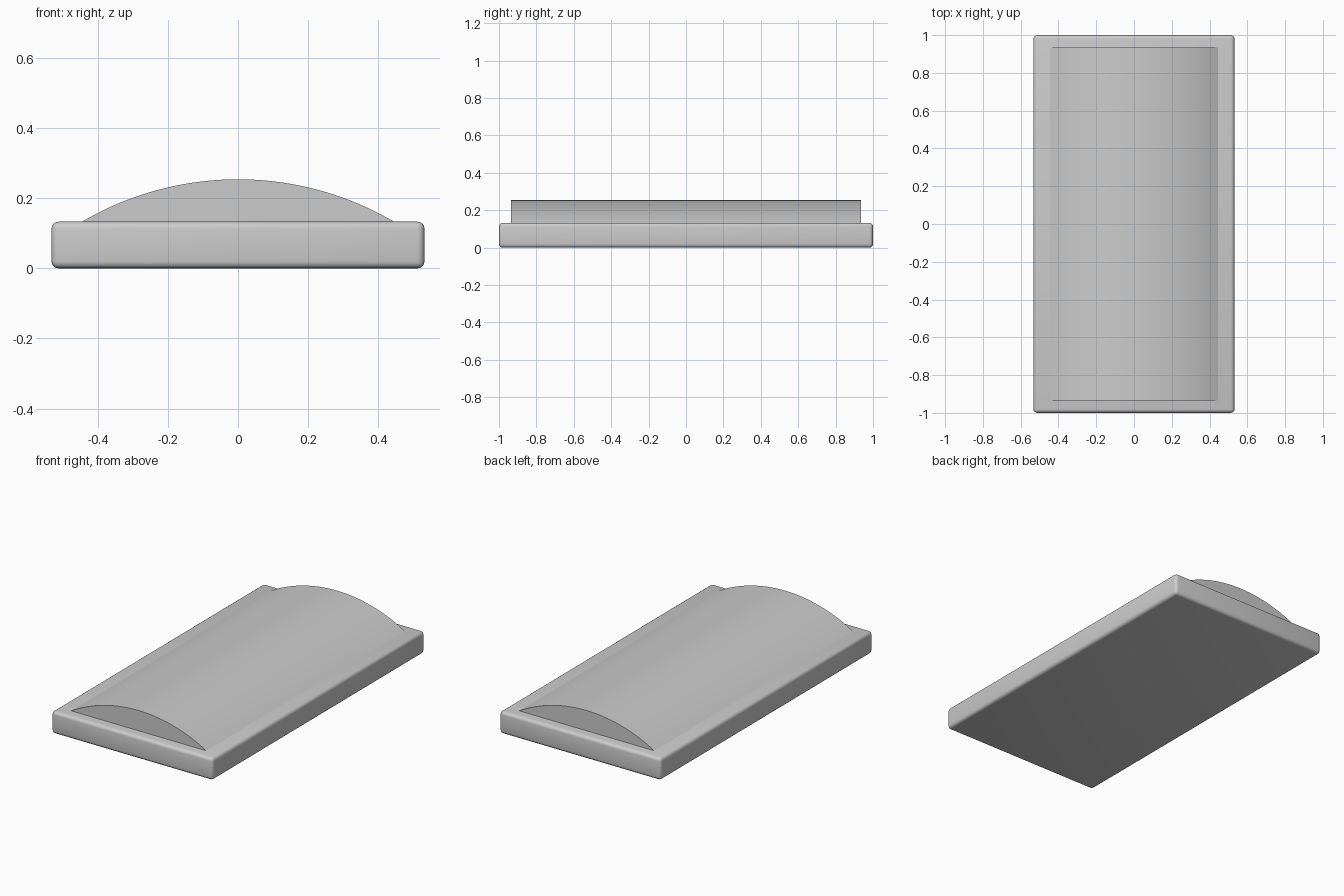
import bpy, bmesh, math

if "Cube" in bpy.data.objects:
    bpy.data.objects.remove(bpy.data.objects["Cube"])

BASE_TOP = 0.133


def finish(bm, name):
    bmesh.ops.recalc_face_normals(bm, faces=bm.faces)
    mesh = bpy.data.meshes.new(name)
    bm.to_mesh(mesh)
    bm.free()
    obj = bpy.data.objects.new(name, mesh)
    bpy.context.collection.objects.link(obj)
    bpy.ops.object.select_all(action='DESELECT')
    obj.select_set(True)
    bpy.context.view_layer.objects.active = obj
    return obj


# Flat slab with small rounded edges
bm = bmesh.new()
bmesh.ops.create_cube(bm, size=1)
for v in bm.verts:
    v.co = (v.co.x * 1.064, v.co.y * 2, (v.co.z + 0.5) * BASE_TOP)
base = finish(bm, "base_slab")
bevel = base.modifiers.new("rounded_edges", 'BEVEL')
bevel.width = 0.02
bevel.segments = 4
bpy.ops.object.modifier_apply(modifier=bevel.name)
bpy.ops.object.shade_smooth_by_angle(angle=math.radians(30))

# Long arched cushion: circular segment extruded along y
half, rise, length, steps = 0.445, 0.121, 1.87, 40
radius = (half ** 2 + rise ** 2) / (2 * rise)
sweep = math.asin(half / radius)
bm = bmesh.new()
profile = []
for i in range(steps + 1):
    a = sweep * (2 * i / steps - 1)
    z = BASE_TOP + rise - radius * (1 - math.cos(a))
    profile.append(bm.verts.new((radius * math.sin(a), -length / 2, z)))
end = bm.faces.new(profile)
result = bmesh.ops.extrude_face_region(bm, geom=[end], use_keep_orig=True)
moved = [g for g in result["geom"] if isinstance(g, bmesh.types.BMVert)]
bmesh.ops.translate(bm, verts=moved, vec=(0, length, 0))
finish(bm, "arched_top")
bpy.ops.object.shade_smooth_by_angle(angle=math.radians(25))
